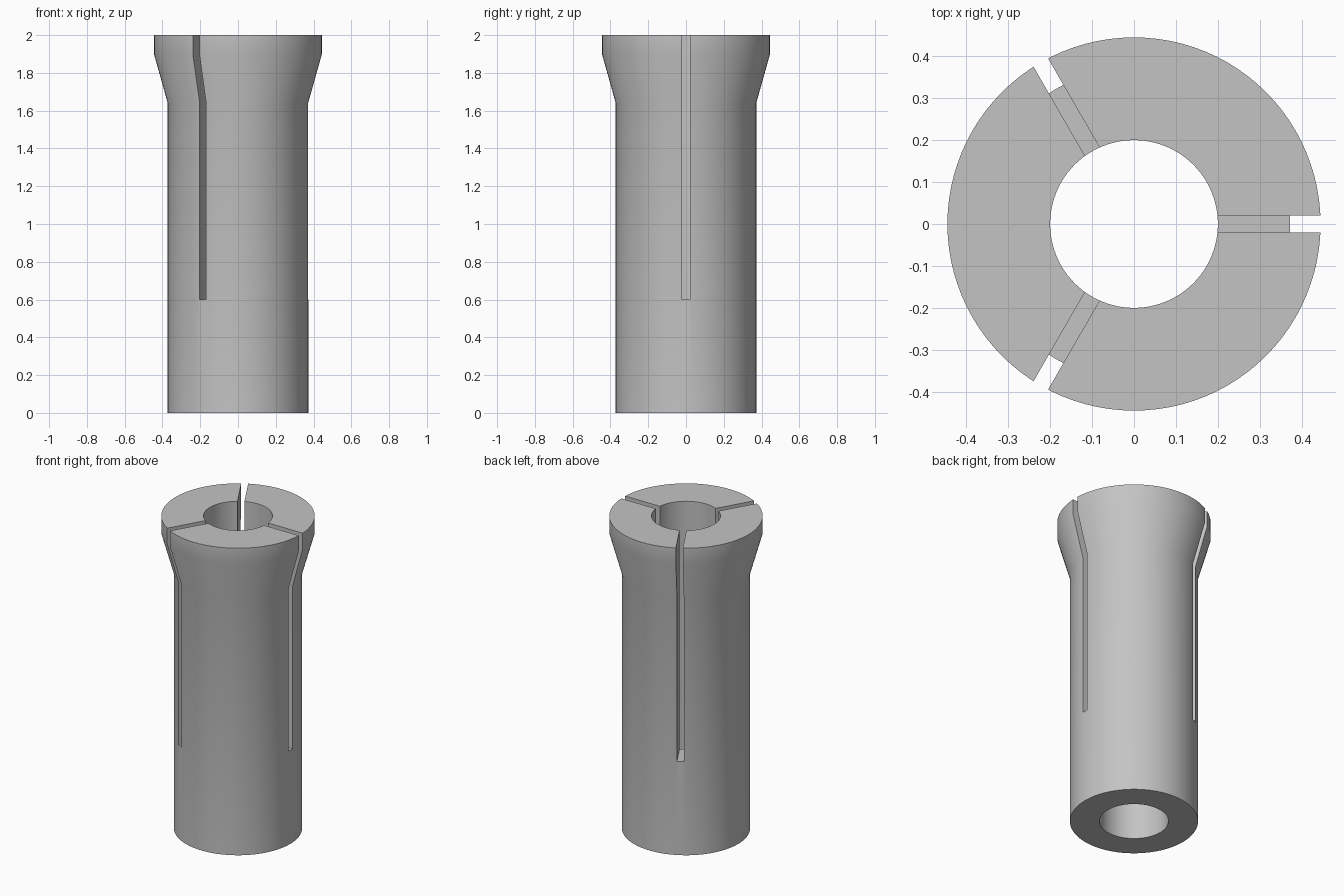
import bpy, bmesh, math
from mathutils import Matrix, Vector

if "Cube" in bpy.data.objects:
    bpy.data.objects.remove(bpy.data.objects["Cube"], do_unlink=True)

SEGMENTS = 96
BORE, BODY, HEAD = 0.20, 0.372, 0.445
HEIGHT, FLARE_START, FLARE_END = 2.0, 1.64, 1.90
SLOT_WIDTH, SLOT_FLOOR = 0.04, 0.60

steel = bpy.data.materials.new("plain grey steel")
steel.use_nodes = True
grey = (0.55, 0.55, 0.55, 1)
steel.diffuse_color = grey
steel.node_tree.nodes["Principled BSDF"].inputs["Base Color"].default_value = grey


def add_object(name, bm):
    bmesh.ops.recalc_face_normals(bm, faces=bm.faces[:])
    mesh = bpy.data.meshes.new(name)
    bm.to_mesh(mesh)
    bm.free()
    mesh.materials.append(steel)
    obj = bpy.data.objects.new(name, mesh)
    bpy.context.collection.objects.link(obj)
    return obj


# Collet sleeve: closed wall section revolved around z
profile = [(BORE, 0), (BODY, 0), (BODY, FLARE_START),
           (HEAD, FLARE_END), (HEAD, HEIGHT), (BORE, HEIGHT)]
bm = bmesh.new()
rings = []
for i in range(SEGMENTS):
    a = math.tau * i / SEGMENTS
    rings.append([bm.verts.new((r * math.cos(a), r * math.sin(a), z)) for r, z in profile])
for i, ring in enumerate(rings):
    following = rings[(i + 1) % SEGMENTS]
    for j in range(len(profile)):
        k = (j + 1) % len(profile)
        bm.faces.new((ring[j], following[j], following[k], ring[k]))
sleeve = add_object("collet_sleeve", bm)

# Three radial slots, open at the top
bm = bmesh.new()
slot_top = HEIGHT + 0.1
for i in range(3):
    place = (Matrix.Rotation(math.tau * i / 3, 4, 'Z')
             @ Matrix.Translation(Vector((0.35, 0, (SLOT_FLOOR + slot_top) / 2)))
             @ Matrix.Diagonal((0.5, SLOT_WIDTH, slot_top - SLOT_FLOOR, 1)))
    bmesh.ops.create_cube(bm, size=1, matrix=place)
cutter = add_object("slot_cutter", bm)
cutter.hide_render = True

cut = sleeve.modifiers.new("slots", 'BOOLEAN')
cut.operation = 'DIFFERENCE'
cut.solver = 'EXACT'
cut.object = cutter

# Apply the cut, then smooth the round walls and keep the rims sharp
bpy.ops.object.select_all(action='DESELECT')
sleeve.select_set(True)
bpy.context.view_layer.objects.active = sleeve
bpy.ops.object.modifier_apply(modifier=cut.name)
bpy.data.objects.remove(cutter, do_unlink=True)
bpy.ops.object.shade_smooth_by_angle(angle=math.radians(30))
